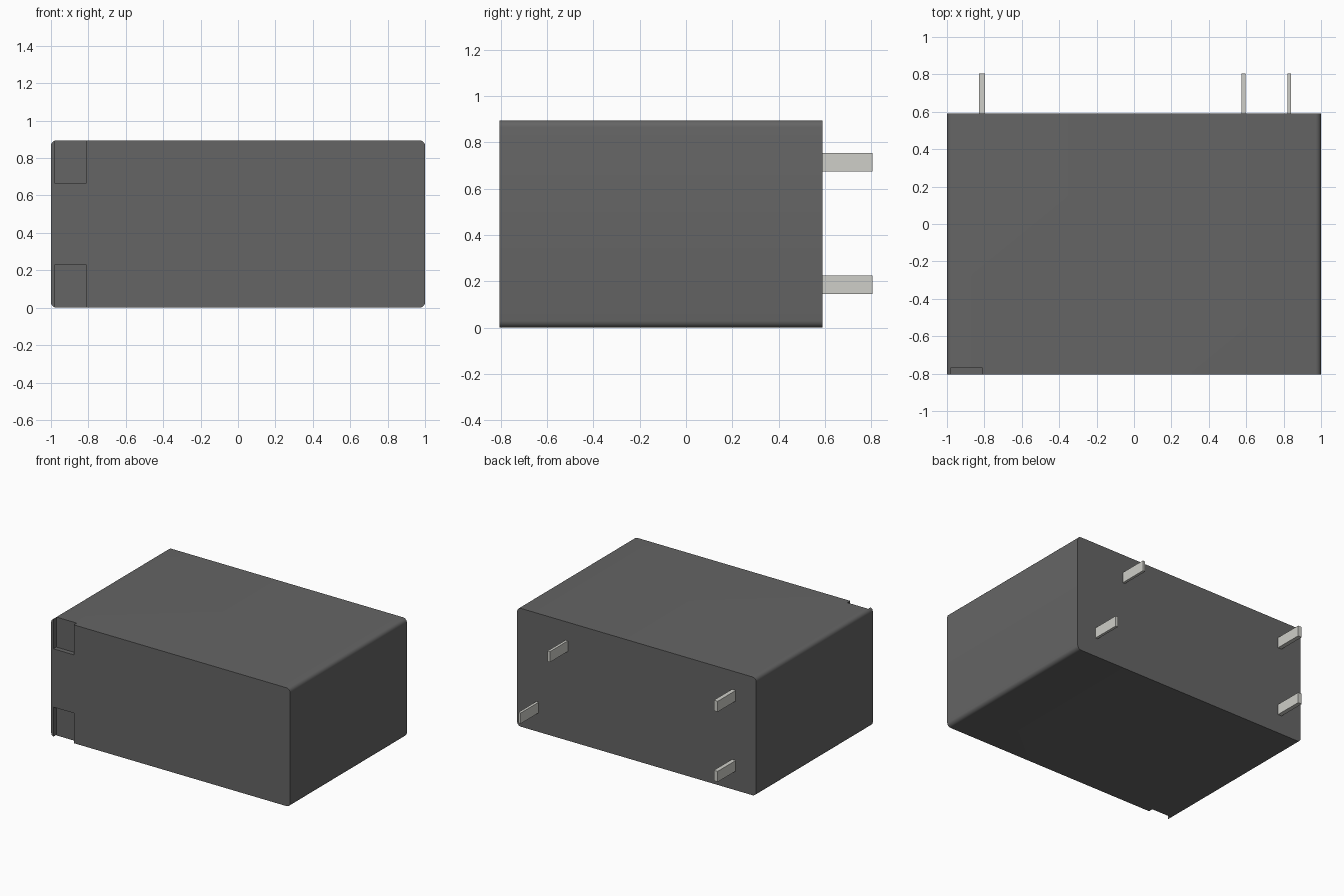
import bpy, bmesh, math

if "Cube" in bpy.data.objects:
    bpy.data.objects.remove(bpy.data.objects["Cube"])


def material(name, color):
    m = bpy.data.materials.new(name)
    m.diffuse_color = (*color, 1)
    m.use_nodes = True
    m.node_tree.nodes["Principled BSDF"].inputs["Base Color"].default_value = m.diffuse_color
    return m


def box(name, lo, hi, mat=None, round_edges=0):
    """Box between two corners; optionally round the edges running along y."""
    bm = bmesh.new()
    bmesh.ops.create_cube(bm, size=1)
    for v in bm.verts:
        v.co = [(lo[i] + hi[i]) / 2 + v.co[i] * (hi[i] - lo[i]) for i in range(3)]
    if round_edges:
        edges = [e for e in bm.edges if abs(e.verts[0].co.y - e.verts[1].co.y) > 0.01]
        bmesh.ops.bevel(bm, geom=edges, offset=round_edges, segments=5,
                        profile=0.5, affect='EDGES')
    mesh = bpy.data.meshes.new(name)
    bm.to_mesh(mesh)
    bm.free()
    ob = bpy.data.objects.new(name, mesh)
    bpy.context.collection.objects.link(ob)
    if mat:
        mesh.materials.append(mat)
    return ob


dark = material("dark_plastic", (0.13, 0.13, 0.13))
metal = material("pin_metal", (0.62, 0.62, 0.58))

FRONT, BACK, TIP, HEIGHT = -0.805, 0.59, 0.805, 0.895

# Housing with rounded long edges
housing = box("housing", (-1, FRONT, 0), (1, BACK, HEIGHT), dark, 0.03)

# Two shallow notches in the front left corners, open at top and bottom
for name, z0, z1 in (("lower_notch_cutter", -0.1, 0.227),
                     ("upper_notch_cutter", 0.668, 1.0)):
    cutter = box(name, (-0.982, FRONT - 0.1, z0), (-0.811, -0.77, z1), dark)
    cutter.hide_render = True
    cutter.hide_set(True)
    cut = housing.modifiers.new(name, 'BOOLEAN')
    cut.operation = 'DIFFERENCE'
    cut.solver = 'EXACT'
    cut.object = cutter

bpy.context.view_layer.objects.active = housing
housing.select_set(True)
for name in [m.name for m in housing.modifiers]:
    bpy.ops.object.modifier_apply(modifier=name)
for ob in [o for o in bpy.data.objects if o.name.endswith("cutter")]:
    bpy.data.objects.remove(ob)
bpy.ops.object.shade_smooth_by_angle(angle=math.radians(30))

# Flat contact pins on the back: x centre, z centre, thickness
pins = [("coil_pin_lower", -0.813, 0.185, 0.032),
        ("coil_pin_upper", -0.813, 0.715, 0.032),
        ("contact_pin_upper", 0.585, 0.715, 0.02),
        ("contact_pin_lower", 0.83, 0.185, 0.02)]
for name, x, z, t in pins:
    box(name, (x - t / 2, BACK, z - 0.04), (x + t / 2, TIP, z + 0.04), metal)
